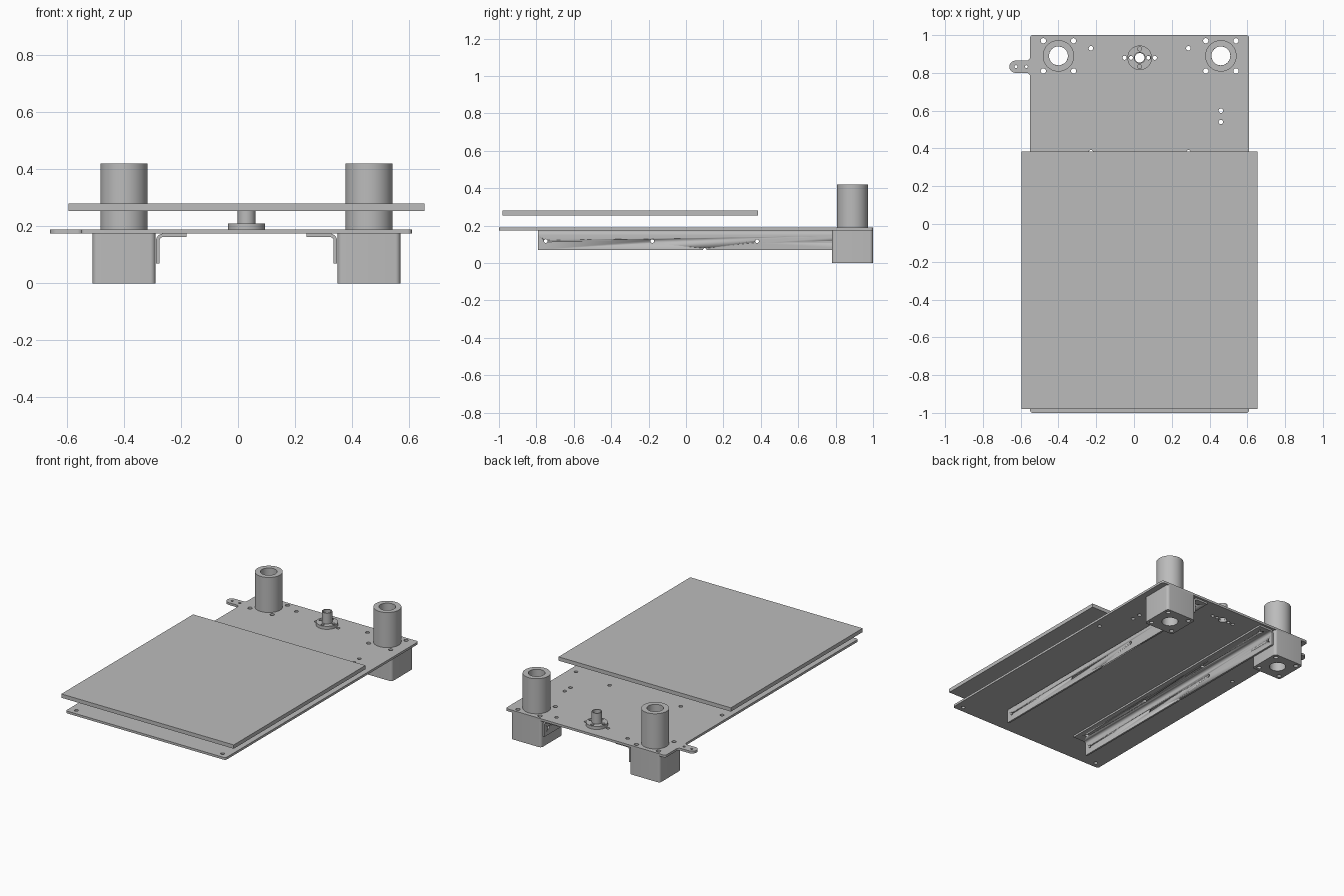
import bpy, math
from mathutils import Vector, Matrix

if "Cube" in bpy.data.objects:
    bpy.data.objects.remove(bpy.data.objects["Cube"], do_unlink=True)

steel = bpy.data.materials.new("grey_metal")
steel.use_nodes = True
GREY = (0.5, 0.5, 0.5, 1)
steel.diffuse_color = GREY
steel.node_tree.nodes["Principled BSDF"].inputs["Base Color"].default_value = GREY


def circle(x, y, r, n=32):
    return [(x + r * math.cos(math.tau * i / n), y + r * math.sin(math.tau * i / n)) for i in range(n)]


def fillet(corners, radii, steps=6):
    """Round each corner of a polygon by its own radius."""
    out = []
    for i, r in enumerate(radii):
        p = Vector(corners[i])
        a = (Vector(corners[i - 1]) - p).normalized()
        b = (Vector(corners[(i + 1) % len(corners)]) - p).normalized()
        if r == 0:
            out.append(tuple(p))
            continue
        centre = p + (a + b) * r
        for k in range(steps + 1):
            t = math.pi / 2 * k / steps
            out.append(tuple(centre - b * r * math.cos(t) - a * r * math.sin(t)))
    return out


def rect(x0, y0, x1, y1, r=0.0):
    return fillet([(x0, y0), (x1, y0), (x1, y1), (x0, y1)], [r] * 4)


def bake(ob):
    """Replace an object by its evaluated mesh."""
    dg = bpy.context.evaluated_depsgraph_get()
    mesh = bpy.data.meshes.new_from_object(ob.evaluated_get(dg))
    new = bpy.data.objects.new(ob.name, mesh)
    name = ob.name
    bpy.data.objects.remove(ob, do_unlink=True)
    new.name = name
    bpy.context.collection.objects.link(new)
    return new


def prism(name, loops, z0, z1, turn=None):
    """Extrude an outline (first loop) with holes (other loops)."""
    curve = bpy.data.curves.new(name, "CURVE")
    curve.dimensions, curve.fill_mode = "2D", "BOTH"
    curve.extrude = (z1 - z0) / 2
    for loop in loops:
        s = curve.splines.new("POLY")
        s.points.add(len(loop) - 1)
        for pt, (x, y) in zip(s.points, loop):
            pt.co = (x, y, 0, 1)
        s.use_cyclic_u = True
    ob = bpy.data.objects.new(name, curve)
    bpy.context.collection.objects.link(ob)
    ob = bake(ob)
    ob.data.transform(Matrix.Translation((0, 0, (z0 + z1) / 2)))
    if turn:
        ob.data.transform(turn)
    bpy.ops.object.select_all(action="DESELECT")
    ob.select_set(True)
    bpy.context.view_layer.objects.active = ob
    bpy.ops.object.mode_set(mode="EDIT")
    bpy.ops.mesh.select_all(action="SELECT")
    bpy.ops.mesh.remove_doubles(threshold=0.00005)
    bpy.ops.mesh.normals_make_consistent(inside=False)
    bpy.ops.object.mode_set(mode="OBJECT")
    ob.data.materials.clear()
    ob.data.materials.append(steel)
    bpy.ops.object.shade_smooth_by_angle(angle=math.radians(30))
    return ob


def drill(ob, cutter):
    m = ob.modifiers.new("drill", "BOOLEAN")
    m.operation, m.object, m.solver = "DIFFERENCE", cutter, "EXACT"
    ob = bake(ob)
    bpy.data.objects.remove(cutter, do_unlink=True)
    return ob


MID = 0.03                      # symmetry line of the machine
BACK = 0.89                     # line of the two drive units
UNITS = {"right": -0.40, "left": 0.46}
FLANGE_YS = (0.93, 0.38, -0.17, -0.72)


def bolts(cx):
    return [circle(cx + i * 0.08, BACK + j * 0.08, 0.014, 16) for i in (-1, 1) for j in (-1, 1)]


# base plate with side tab and drilled holes
plate = fillet([(-0.55, -1), (0.61, -1), (0.61, 1), (-0.55, 1), (-0.55, 0.865),
                (-0.66, 0.865), (-0.66, 0.80), (-0.55, 0.80)],
               [0.015] * 4 + [0.02, 0.032, 0.032, 0.02])
holes = [circle(MID, 0.88, 0.026)]
holes += [circle(x, 0.833, 0.008, 12) for x in (-0.625, -0.57)]
holes += [circle(0.46, y, 0.012, 16) for y in (0.54, 0.60)]
for side in (-1, 1):
    holes += [circle(MID + side * 0.258, y, 0.012, 16) for y in FLANGE_YS]
    holes += [circle(MID + side * 0.53, y, 0.012, 16) for y in (0.34, -0.96)]
    holes += [circle(MID + side * r, 0.88, 0.011, 16) for r in (0.045, 0.08)]
for cx in UNITS.values():
    holes += bolts(cx) + [circle(cx, BACK, 0.05)]
prism("base_plate", [plate] + holes, 0.175, 0.19)

# raised top plate
prism("top_plate", [rect(-0.595, -0.98, 0.655, 0.385)], 0.255, 0.28)

# drive housings below and sleeves above
for side, cx in UNITS.items():
    box = rect(cx - 0.11, BACK - 0.11, cx + 0.11, BACK + 0.11, 0.018)
    prism(side + "_housing", [box, circle(cx, BACK, 0.05)] + bolts(cx), 0, 0.175)
    prism(side + "_sleeve", [circle(cx, BACK, 0.083, 64), circle(cx, BACK, 0.05, 48)], 0.19, 0.42)

# centre boss: flange ring and hollow post
ring = [circle(MID + 0.047 * math.cos(a), 0.88 + 0.047 * math.sin(a), 0.011, 16)
        for a in (0, math.pi / 2, math.pi, -math.pi / 2)]
prism("boss_flange", [circle(MID, 0.88, 0.065, 48), circle(MID, 0.88, 0.025)] + ring, 0.19, 0.21)
prism("boss_post", [circle(MID, 0.88, 0.031), circle(MID, 0.88, 0.025)], 0.21, 0.28)

# angle brackets: bent profile swept along the length, then drilled
STAND = Matrix.Rotation(math.pi / 2, 4, "X")          # profile plane to xz
ACROSS = Matrix.Rotation(math.pi / 2, 4, "Z") @ STAND  # profile plane to yz
for side, s in (("right", -1), ("left", 1)):
    o, i, e = (MID + s * d for d in (0.318, 0.306, 0.21))
    profile = fillet([(o, 0.07), (o, 0.175), (e, 0.175), (e, 0.163), (i, 0.163), (i, 0.07)],
                     [0, 0.026, 0, 0, 0.014, 0])
    bracket = prism(side + "_bracket", [profile], -0.985, 0.79, STAND)
    for y in (-0.75, -0.18, 0.38, 0.945):
        bracket = drill(bracket, prism("cutter", [circle(y, 0.117, 0.01, 16)], o - 0.02, o + 0.02, ACROSS))
    bracket = drill(bracket, prism("cutter", [circle(0.1, 0.07, 0.01, 16)], o - 0.02, o + 0.02, ACROSS))
    for y in FLANGE_YS:
        bracket = drill(bracket, prism("cutter", [circle(MID + s * 0.258, y, 0.012, 16)], 0.15, 0.19))
